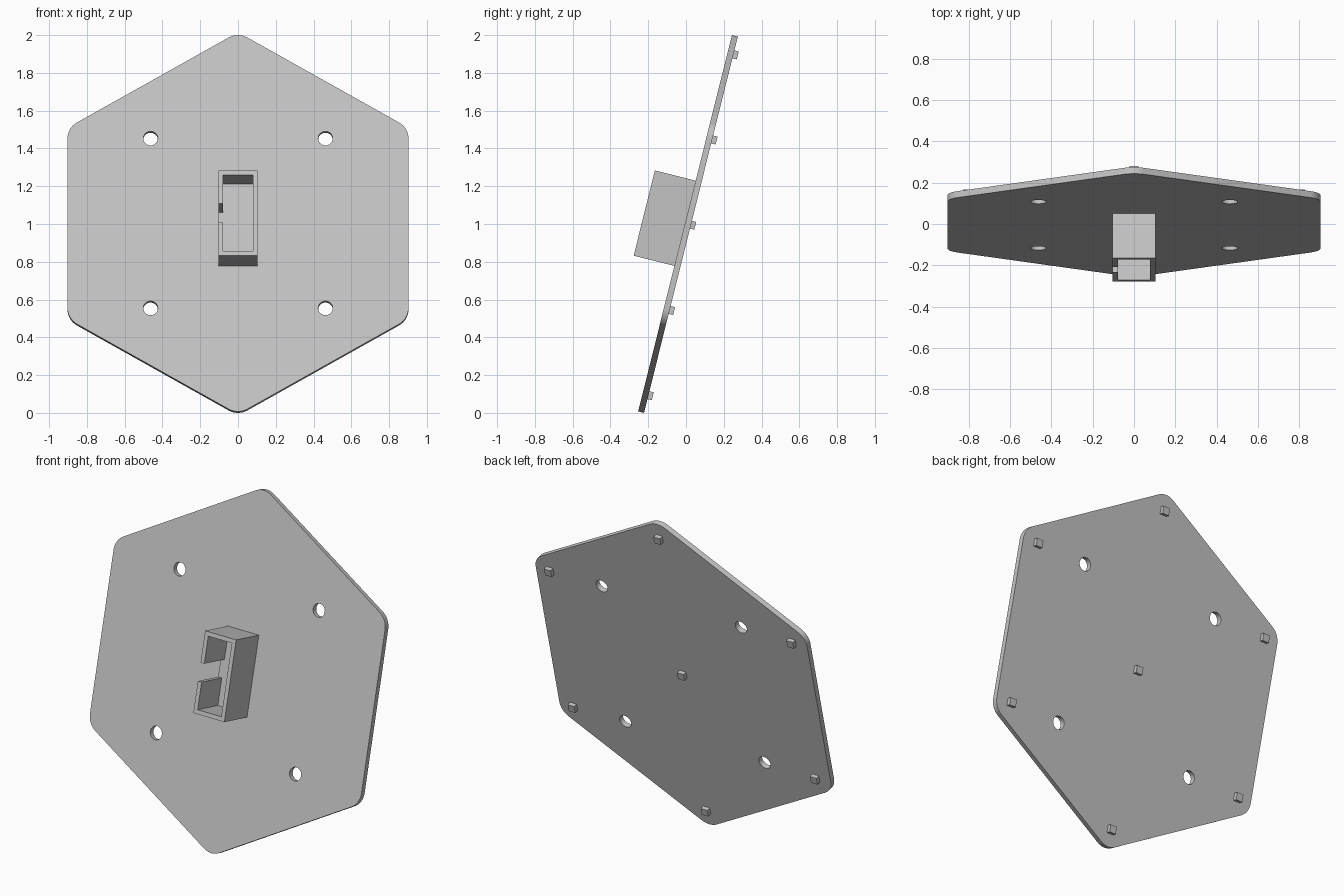
import bpy, bmesh
from math import sin, cos, pi, radians
from mathutils import Matrix, Vector

if "Cube" in bpy.data.objects:
    bpy.data.objects.remove(bpy.data.objects["Cube"])

# Local frame: x across, y up the plate, z out of its front
FRAME = Matrix.Translation((0, 0.0105, 1)) @ Matrix.Rotation(radians(76), 4, 'X')
T = 0.032          # plate thickness
APOTHEM = 0.9025
CORNER = 0.1
WALL = 0.0245

grey = bpy.data.materials.new("light grey")
grey.use_nodes = True
grey.diffuse_color = (0.55, 0.55, 0.55, 1)
grey.node_tree.nodes["Principled BSDF"].inputs["Base Color"].default_value = (0.55, 0.55, 0.55, 1)


def make_object(name, bm):
    bmesh.ops.recalc_face_normals(bm, faces=bm.faces)
    mesh = bpy.data.meshes.new(name)
    bm.to_mesh(mesh)
    bm.free()
    mesh.materials.append(grey)
    obj = bpy.data.objects.new(name, mesh)
    bpy.context.scene.collection.objects.link(obj)
    obj.matrix_world = FRAME
    return obj


def box(name, low, high):
    low, high = Vector(low), Vector(high)
    bm = bmesh.new()
    bmesh.ops.create_cube(bm, size=1, matrix=Matrix.Translation((low + high) / 2)
                          @ Matrix.Diagonal((*(high - low), 1)))
    return make_object(name, bm)


def arc(cx, cy, r, start, end, steps):
    angles = [start + (end - start) * i / steps for i in range(steps + 1)]
    return [(cx + r * cos(a), cy + r * sin(a)) for a in angles]


def add_loop(bm, points):
    verts = [bm.verts.new((x, y, -T / 2)) for x, y in points]
    for a, b in zip(verts, verts[1:] + verts[:1]):
        bm.edges.new((a, b))


# Hexagonal plate with rounded corners and four round holes
bm = bmesh.new()
outline = []
centre_r = (APOTHEM - CORNER) / cos(pi / 6)
for k in range(6):
    a = pi / 6 + k * pi / 3
    outline += arc(centre_r * cos(a), centre_r * sin(a), CORNER, a - pi / 6, a + pi / 6, 8)
add_loop(bm, outline)
for sx in (-1, 1):
    for sy in (-1, 1):
        add_loop(bm, arc(sx * 0.463, sy * 0.463, 0.0385, 0, 2 * pi, 32)[:-1])
bmesh.ops.triangle_fill(bm, edges=bm.edges[:], use_beauty=True)
result = bmesh.ops.extrude_face_region(bm, geom=bm.faces[:], use_keep_orig=True)
bmesh.ops.translate(bm, vec=(0, 0, T),
                    verts=[v for v in result["geom"] if isinstance(v, bmesh.types.BMVert)])
plate = make_object("plate", bm)

# Open holder on the front, with a slot in its right wall
base, front = T / 2, T / 2 + 0.2225
w, h = 0.103, 0.2325
holder = box("holder", (-w, -h, base), (w, h, front))
cutters = [box("cavity_cutter", (WALL - w, WALL - h, base + WALL), (w - WALL, h - WALL, front + 0.1)),
           box("slot_cutter", (-w - 0.1, -0.052, base + WALL), (0, 0.052, front + 0.1))]
bpy.context.view_layer.objects.active = holder
for cutter in cutters:
    cutter.hide_render = True
    cut = holder.modifiers.new("cut", 'BOOLEAN')
    cut.operation = 'DIFFERENCE'
    cut.solver = 'EXACT'
    cut.object = cutter
    bpy.ops.object.modifier_apply(modifier=cut.name)
    bpy.data.objects.remove(cutter)

# Small square pegs on the back: one in the middle, one near each corner
spots = [(0, 0)] + arc(0, 0, 0.93, pi / 6, 2 * pi + pi / 6, 6)[:-1]
for i, (x, y) in enumerate(spots):
    s = 0.0215
    box(f"peg_{i + 1}", (x - s, y - s, -T / 2 - 0.024), (x + s, y + s, -T / 2))

# Smooth the rounded rims, keep the edges sharp
bpy.ops.object.select_all(action='DESELECT')
plate.select_set(True)
bpy.context.view_layer.objects.active = plate
bpy.ops.object.shade_smooth_by_angle(angle=radians(30))
